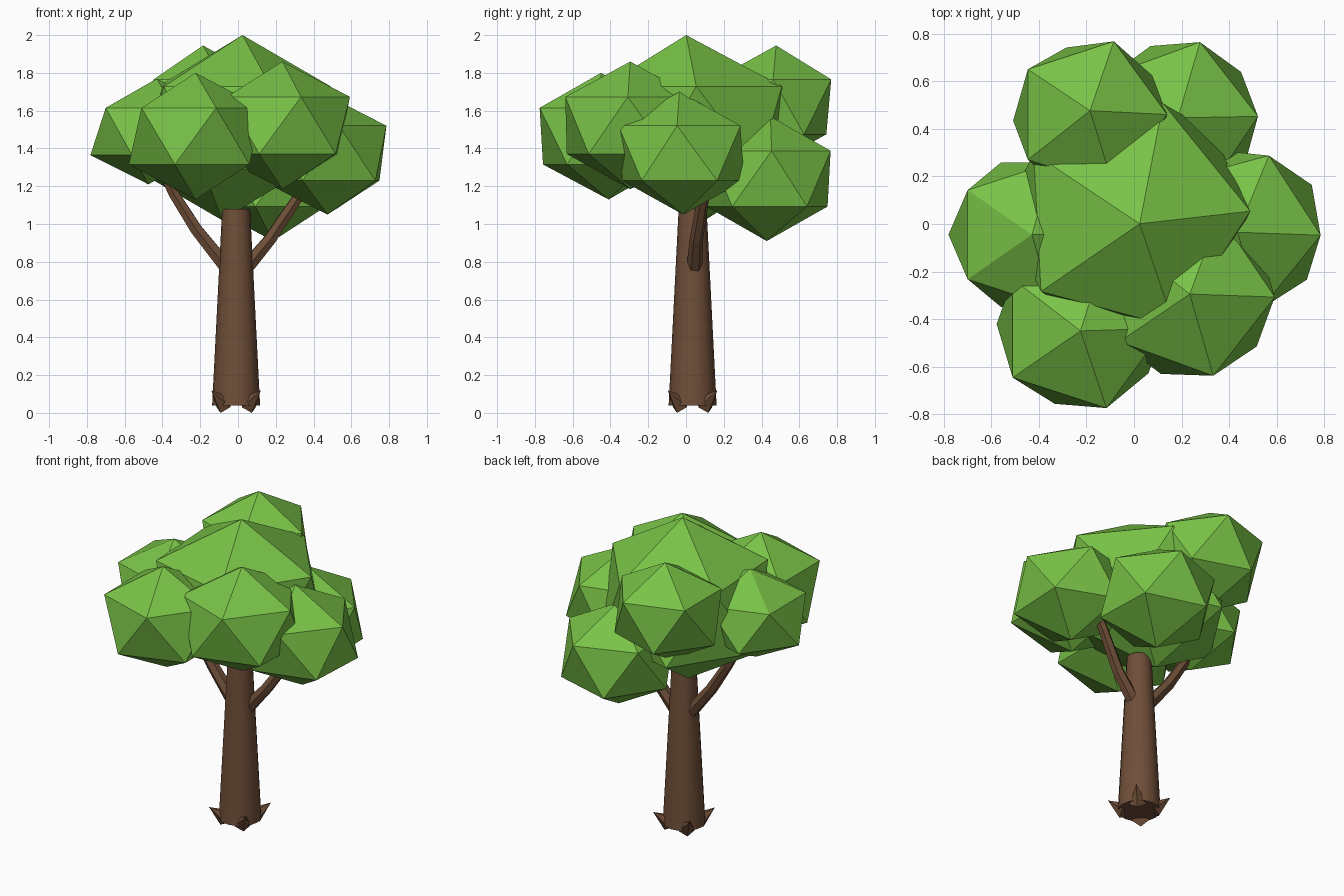
import bpy, bmesh, math
from mathutils import Matrix, Vector

if "Cube" in bpy.data.objects:
    bpy.data.objects.remove(bpy.data.objects["Cube"], do_unlink=True)


def material(name, rgb):
    mat = bpy.data.materials.new(name)
    mat.use_nodes = True
    mat.diffuse_color = (*rgb, 1)
    bsdf = mat.node_tree.nodes["Principled BSDF"]
    bsdf.inputs["Base Color"].default_value = (*rgb, 1)
    bsdf.inputs["Roughness"].default_value = 0.9
    return mat


LEAF = material("leaf_green", (0.19, 0.54, 0.062))
BARK = material("bark_brown", (0.16, 0.077, 0.04))
AXIS = Vector((-0.01, 0.035, 0))  # trunk centre line


def add_mesh(name, bm, mat):
    mesh = bpy.data.meshes.new(name)
    bm.to_mesh(mesh)
    bm.free()
    mesh.materials.append(mat)
    obj = bpy.data.objects.new(name, mesh)
    bpy.context.collection.objects.link(obj)
    return obj


def leaf_clump(name, centre, width, height, turn=0, lean=(0, 0)):
    """Squashed icosahedron; lean shifts it sideways per unit of height."""
    bm = bmesh.new()
    bmesh.ops.create_icosphere(bm, subdivisions=1, radius=1)
    shear = Matrix.Identity(4)
    shear[0][2], shear[1][2] = lean
    bm.transform(Matrix.Translation(centre) @ shear
                 @ Matrix.Rotation(math.radians(turn), 4, "Z")
                 @ Matrix.Diagonal((width, width, height, 1)))
    return add_mesh(name, bm, LEAF)


def cone_between(name, start, end, r1, r2, sides):
    start, end = Vector(start), Vector(end)
    axis = end - start
    bm = bmesh.new()
    bmesh.ops.create_cone(bm, cap_ends=True, segments=sides,
                          radius1=r1, radius2=r2, depth=axis.length)
    bm.transform(Matrix.Translation((start + end) / 2)
                 @ axis.to_track_quat("Z", "Y").to_matrix().to_4x4()
                 @ Matrix.Rotation(math.pi, 4, "Z"))
    return add_mesh(name, bm, BARK)


def branch(name, points, radii):
    curve = bpy.data.curves.new(name, "CURVE")
    curve.dimensions = "3D"
    curve.bevel_depth = 1
    curve.bevel_resolution = 1
    curve.use_fill_caps = True
    spline = curve.splines.new("POLY")
    spline.points.add(len(points) - 1)
    for point, co, r in zip(spline.points, points, radii):
        point.co = (*co, 1)
        point.radius = r
    curve.materials.append(BARK)
    obj = bpy.data.objects.new(name, curve)
    bpy.context.collection.objects.link(obj)
    bpy.ops.object.select_all(action="DESELECT")
    obj.select_set(True)
    bpy.context.view_layer.objects.active = obj
    bpy.ops.object.convert(target="MESH")
    for face in bpy.context.object.data.polygons:
        face.use_smooth = False


# Crown
leaf_clump("crown_centre", (-0.03, 0.05, 1.51), 0.555, 0.49, 3, (0.11, -0.1))
leaf_clump("crown_front_right", (-0.225, -0.43, 1.465), 0.395, 0.335, 0, (0, -0.06))
leaf_clump("crown_front_left", (0.235, -0.295, 1.522), 0.40, 0.338, -2)
leaf_clump("crown_left", (0.455, -0.025, 1.375), 0.38, 0.325, -3, (-0.06, -0.03))
leaf_clump("crown_right", (-0.452, -0.045, 1.49), 0.357, 0.28, 0, (0.08, 0))
leaf_clump("crown_back_right", (-0.185, 0.448, 1.62), 0.362, 0.325, 0, (0, 0.09))
leaf_clump("crown_back_left", (0.185, 0.437, 1.24), 0.377, 0.33, 2, (0, 0.03))

# Trunk
trunk = cone_between("trunk", AXIS + Vector((0, 0, 0.04)),
                     AXIS + Vector((0, 0, 1.08)), 0.127, 0.074, 16)
bpy.ops.object.select_all(action="DESELECT")
trunk.select_set(True)
bpy.context.view_layer.objects.active = trunk
bpy.ops.object.shade_smooth_by_angle(angle=math.radians(40))

# Branches
BRANCH_RADII = [0.042, 0.036, 0.031, 0.025]
branch("branch_left", [(0.045, 0.045, 0.77), (0.17, 0.055, 0.92),
                       (0.31, 0.09, 1.13), (0.40, 0.10, 1.28)], BRANCH_RADII)
branch("branch_right", [(-0.06, 0.045, 0.77), (-0.22, 0.05, 0.97),
                        (-0.34, 0.05, 1.16), (-0.42, 0.03, 1.32)], BRANCH_RADII)

# Root spurs
for i, side in enumerate(("back_left", "back_right", "front_right", "front_left")):
    angle = math.radians(45 + 90 * i)
    out = Vector((math.cos(angle), math.sin(angle), 0))
    cone_between("root_" + side, AXIS + out * 0.085 + Vector((0, 0, 0.042)),
                 AXIS + out * 0.185 + Vector((0, 0, 0.12)), 0.053, 0, 5)
